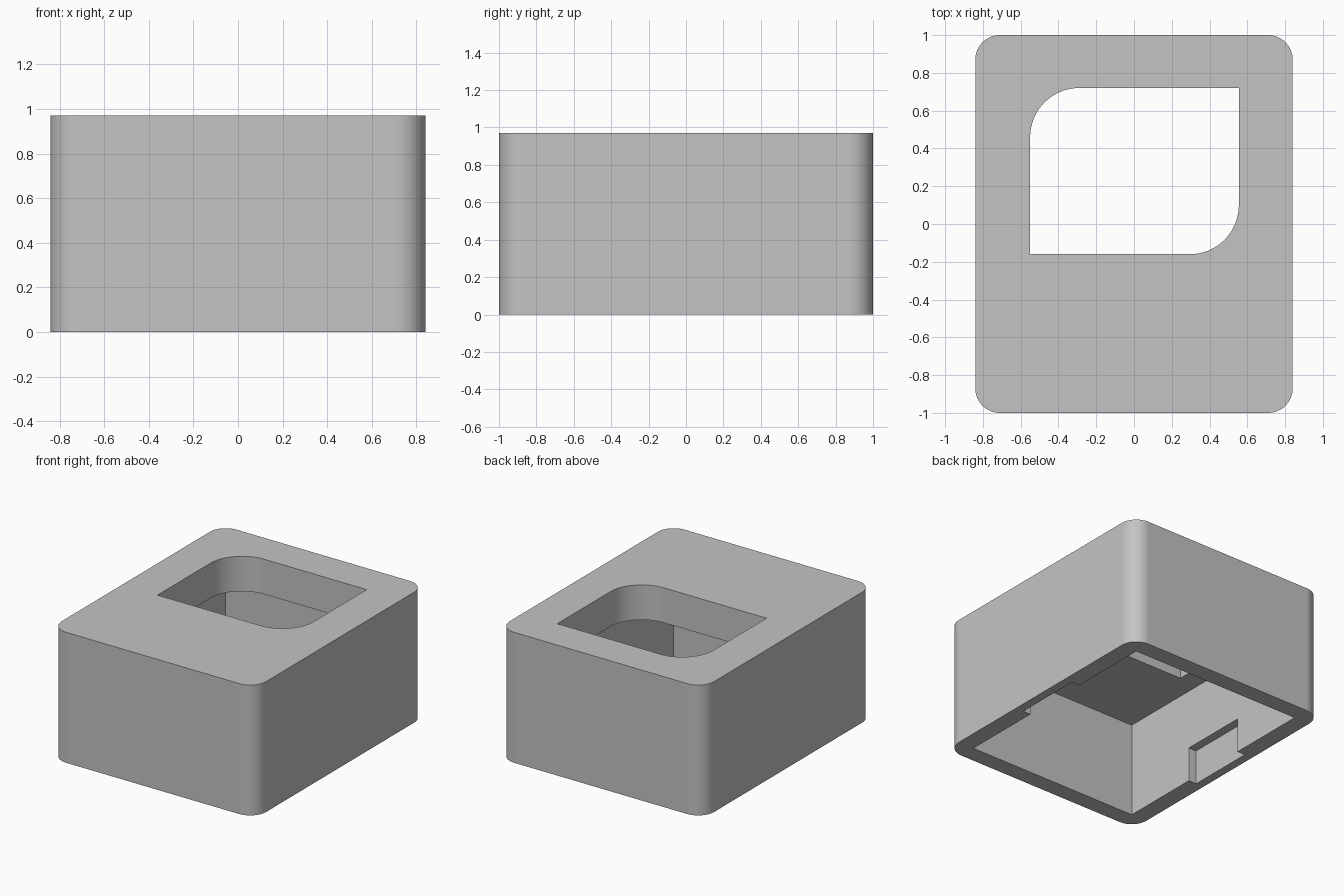
import bpy, bmesh
from math import radians, sin, cos, pi

default = bpy.data.objects.get("Cube")
if default:
    bpy.data.objects.remove(default, do_unlink=True)

W, D, H = 1.68, 2.0, 0.97      # outer size
WALL = 0.13                    # wall thickness and outer corner radius
CEILING = H - 2 * WALL         # underside of the thick top

gray = bpy.data.materials.new("plain_gray")
gray.use_nodes = True
color = (0.55, 0.55, 0.55, 1)
gray.diffuse_color = color
gray.node_tree.nodes["Principled BSDF"].inputs["Base Color"].default_value = color


def prism(name, x0, x1, y0, y1, z0, z1, radii=(0, 0, 0, 0), steps=16):
    """Upright block; radii run counter-clockwise from the +x +y corner."""
    bm = bmesh.new()
    points = []
    corners = [(x1, y1, -1, -1), (x0, y1, 1, -1), (x0, y0, 1, 1), (x1, y0, -1, 1)]
    for i, (x, y, sx, sy) in enumerate(corners):
        r = radii[i]
        if r == 0:
            points.append((x, y))
            continue
        for k in range(steps + 1):
            a = pi / 2 * (i + k / steps)
            points.append((x + sx * r + r * cos(a), y + sy * r + r * sin(a)))
    base = bm.faces.new([bm.verts.new((x, y, z0)) for x, y in points])
    top = bmesh.ops.extrude_face_region(bm, geom=[base])["geom"]
    bmesh.ops.translate(bm, vec=(0, 0, z1 - z0),
                        verts=[v for v in top if isinstance(v, bmesh.types.BMVert)])
    bmesh.ops.recalc_face_normals(bm, faces=bm.faces)
    mesh = bpy.data.meshes.new(name)
    bm.to_mesh(mesh)
    bm.free()
    mesh.materials.append(gray)
    obj = bpy.data.objects.new(name, mesh)
    bpy.context.collection.objects.link(obj)
    return obj


# Outer block with rounded vertical edges
housing = prism("housing", -W / 2, W / 2, -D / 2, D / 2, 0, H, (WALL,) * 4)

# Cavity open at the bottom, latch notches in both side walls, window in the top
ix, iy, notch = W / 2 - WALL, D / 2 - WALL, WALL / 2
cutters = [
    prism("cavity_cutter", -ix, ix, -iy, iy, -0.1, CEILING),
    prism("notch_cutter", -ix - notch, ix + notch, -0.26, 0.26, -0.2, 0.26),
    prism("window_cutter", -0.55, 0.555, -0.16, 0.72, CEILING - 0.1, H + 0.1,
          (0, 0.26, 0, 0.26)),
]

bpy.ops.object.select_all(action='DESELECT')
housing.select_set(True)
bpy.context.view_layer.objects.active = housing
for cutter in cutters:
    cut = housing.modifiers.new(cutter.name, 'BOOLEAN')
    cut.operation = 'DIFFERENCE'
    cut.solver = 'EXACT'
    cut.object = cutter
    bpy.ops.object.modifier_apply(modifier=cut.name)
    bpy.data.objects.remove(cutter, do_unlink=True)

# Smooth rounded corners, crisp edges, flat walls
bpy.ops.object.shade_smooth_by_angle(angle=radians(30))
weighted = housing.modifiers.new("flat_walls", 'WEIGHTED_NORMAL')
weighted.keep_sharp = True
